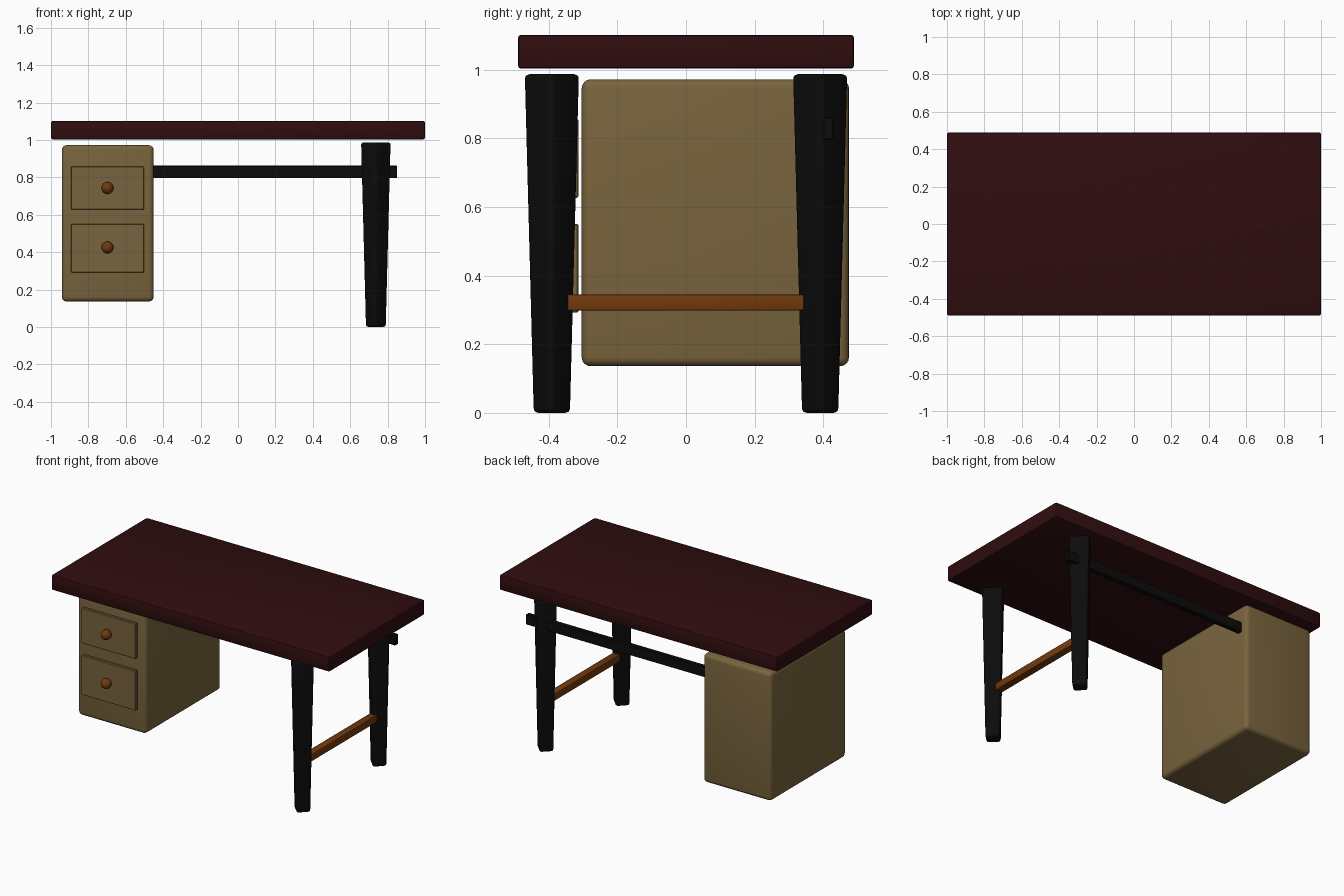
import bpy
import math

if "Cube" in bpy.data.objects:
    bpy.data.objects.remove(bpy.data.objects["Cube"])


def material(name, rgb):
    m = bpy.data.materials.new(name)
    m.diffuse_color = (*rgb, 1.0)
    m.use_nodes = True
    m.node_tree.nodes["Principled BSDF"].inputs["Base Color"].default_value = m.diffuse_color
    return m


MAHOGANY = material("dark red wood", (0.029, 0.004, 0.0047))
TAN = material("tan wood", (0.19, 0.127, 0.047))
BLACK = material("black wood", (0.0035, 0.0035, 0.0035))
ORANGE = material("orange wood", (0.17, 0.042, 0.004))


def finish(obj, name, mat, bevel=0.0, segments=3):
    obj.name = name
    obj.data.materials.append(mat)
    bpy.ops.object.transform_apply(location=False, rotation=True, scale=True)
    if bevel:
        mod = obj.modifiers.new("rounded edges", 'BEVEL')
        mod.width = bevel
        mod.segments = segments
        mod.limit_method = 'ANGLE'
        bpy.ops.object.modifier_apply(modifier=mod.name)
    bpy.ops.object.shade_smooth_by_angle(angle=math.radians(35))
    return obj


def box(name, lo, hi, mat, bevel=0.0, segments=3):
    centre = [(a + b) / 2 for a, b in zip(lo, hi)]
    bpy.ops.mesh.primitive_cube_add(size=1, location=centre)
    obj = bpy.context.object
    obj.scale = [b - a for a, b in zip(lo, hi)]
    return finish(obj, name, mat, bevel, segments)


# Tabletop
box("tabletop", (-1, -0.49, 1.003), (1, 0.49, 1.102), MAHOGANY, 0.01, 2)

# Drawer cabinet hanging on the left
box("cabinet", (-0.942, -0.304, 0.136), (-0.451, 0.475, 0.972), TAN, 0.026, 4)

# Drawer fronts with round knobs
for label, z0, z1, knob_z in (("upper", 0.627, 0.857, 0.743),
                              ("lower", 0.292, 0.55, 0.425)):
    box(label + "_drawer", (-0.893, -0.335, z0), (-0.502, -0.314, z1),
        TAN, 0.003, 1)
    bpy.ops.mesh.primitive_uv_sphere_add(segments=24, ring_count=16, radius=0.032,
                                         location=(-0.698, -0.358, knob_z))
    finish(bpy.context.object, label + "_knob", ORANGE)

# Tapered legs: four-sided, turned corner-on
for label, y in (("front", -0.391), ("back", 0.391)):
    bpy.ops.mesh.primitive_cone_add(vertices=4, radius1=0.059, radius2=0.085,
                                    depth=0.987, location=(0.737, y, 0.4935))
    finish(bpy.context.object, label + "_leg", BLACK, 0.014, 3)

# Stretcher between the legs
box("leg_stretcher", (0.713, -0.345, 0.298), (0.761, 0.343, 0.345), ORANGE, 0.004, 2)

# Back rail from the cabinet through the back leg
box("back_rail", (-0.52, 0.399, 0.796), (0.851, 0.43, 0.862), BLACK, 0.003, 1)
